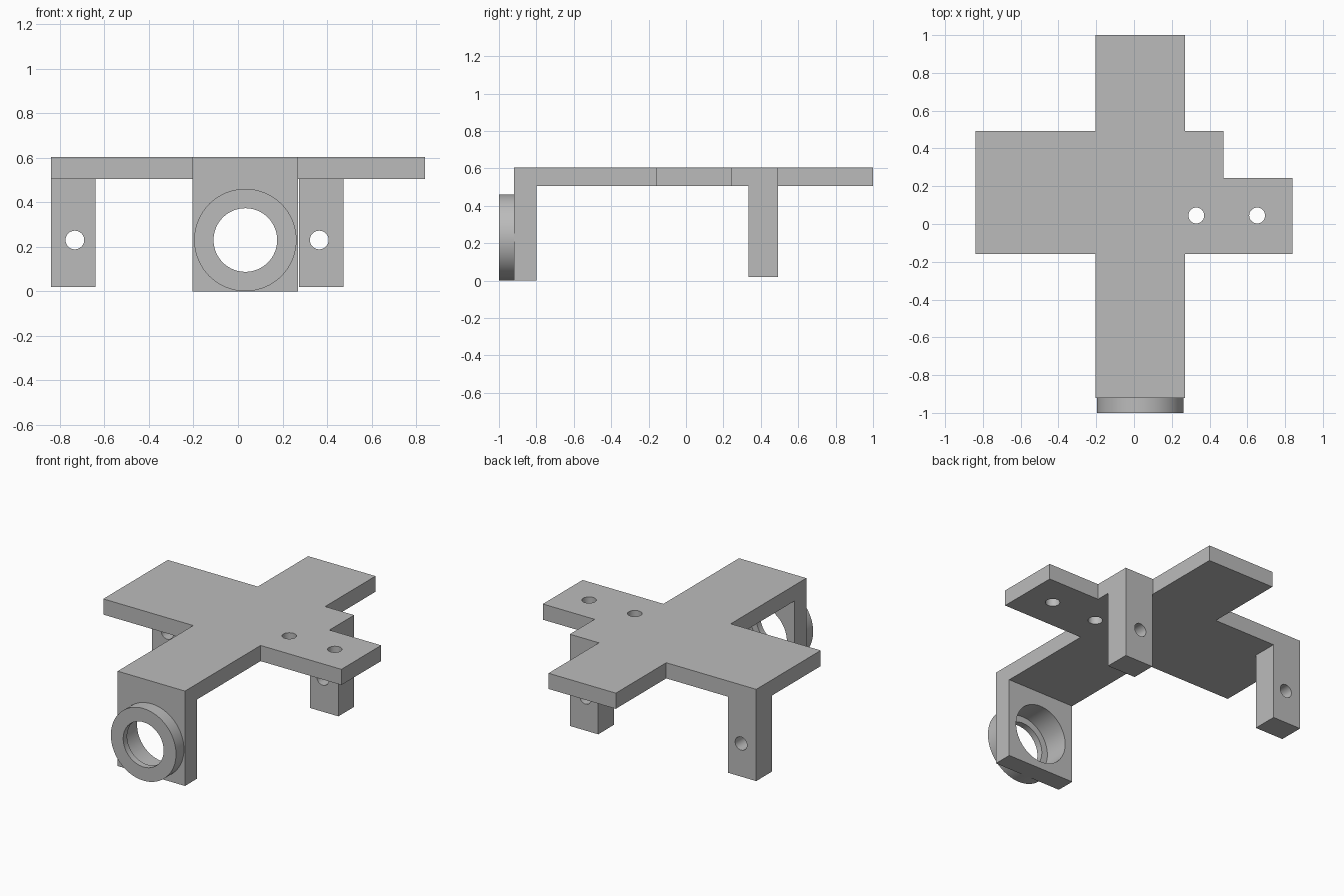
import bpy, bmesh, math
from mathutils import Matrix, Vector

cube = bpy.data.objects.get("Cube")
if cube:
    bpy.data.objects.remove(cube, do_unlink=True)

grey = bpy.data.materials.new("plain grey")
grey.use_nodes = True
colour = (0.5, 0.5, 0.5, 1)
grey.diffuse_color = colour
grey.node_tree.nodes["Principled BSDF"].inputs["Base Color"].default_value = colour

TOP, UNDER = 0.605, 0.505
BORE_X, BORE_Z = 0.033, 0.231


def make_object(name, bm):
    bmesh.ops.recalc_face_normals(bm, faces=bm.faces)
    mesh = bpy.data.meshes.new(name)
    bm.to_mesh(mesh)
    bm.free()
    mesh.materials.append(grey)
    obj = bpy.data.objects.new(name, mesh)
    bpy.context.collection.objects.link(obj)
    return obj


def prism(name, outline, z0, z1):
    bm = bmesh.new()
    face = bm.faces.new([bm.verts.new((x, y, z0)) for x, y in outline])
    new = bmesh.ops.extrude_face_region(bm, geom=[face])["geom"]
    verts = [v for v in new if isinstance(v, bmesh.types.BMVert)]
    bmesh.ops.translate(bm, verts=verts, vec=(0, 0, z1 - z0))
    return make_object(name, bm)


def box(name, x0, x1, y0, y1, z0, z1):
    return prism(name, [(x0, y0), (x1, y0), (x1, y1), (x0, y1)], z0, z1)


def cylinder(name, start, end, radius, segments=64):
    a, b = Vector(start), Vector(end)
    turn = (b - a).to_track_quat('Z', 'Y').to_matrix().to_4x4()
    bm = bmesh.new()
    bmesh.ops.create_cone(bm, cap_ends=True, segments=segments, radius1=radius,
                          radius2=radius, depth=(b - a).length,
                          matrix=Matrix.Translation((a + b) / 2) @ turn)
    return make_object(name, bm)


def combine(target, part, operation):
    mod = target.modifiers.new(part.name, 'BOOLEAN')
    mod.operation, mod.solver, mod.object = operation, 'EXACT', part
    bpy.context.view_layer.objects.active = target
    bpy.ops.object.modifier_apply(modifier=mod.name)
    bpy.data.objects.remove(part, do_unlink=True)


# Cross-shaped top plate with a stepped tab on the left
outline = [(-0.205, -0.92), (0.27, -0.92), (0.27, -0.158), (0.84, -0.158),
           (0.84, 0.243), (0.475, 0.243), (0.475, 0.492), (0.27, 0.492),
           (0.27, 1), (-0.205, 1), (-0.205, 0.492), (-0.84, 0.492),
           (-0.84, -0.158), (-0.205, -0.158)]
bracket = prism("bracket", outline, UNDER, TOP)

# Front wall, collar and two rear legs
parts = [box("front_wall", -0.205, 0.27, -0.92, -0.8, 0, 0.56),
         cylinder("collar", (BORE_X, -1, BORE_Z), (BORE_X, -0.85, BORE_Z), 0.23)]
for side, x in (("right", -0.84), ("left", 0.275)):
    parts.append(box(side + "_leg", x, x + 0.2, 0.333, 0.492, 0.02, 0.56))
for part in parts:
    combine(bracket, part, 'UNION')

# Stepped bore through the collar, wider behind the lip
cutters = [cylinder("lip_bore", (BORE_X, -1.1, BORE_Z), (BORE_X, -0.7, BORE_Z), 0.143),
           cylinder("wide_bore", (BORE_X, -0.96, BORE_Z), (BORE_X, -0.7, BORE_Z), 0.185)]

# Screw holes in the legs and the tab
for x in (-0.733, 0.365):
    cutters.append(cylinder("leg_hole", (x, 0.2, BORE_Z), (x, 0.6, BORE_Z), 0.042, 32))
for x in (0.33, 0.652):
    cutters.append(cylinder("tab_hole", (x, 0.045, 0.45), (x, 0.045, 0.7), 0.042, 32))
for cutter in cutters:
    combine(bracket, cutter, 'DIFFERENCE')

# Merge flush faces and shade the round surfaces smooth
bm = bmesh.new()
bm.from_mesh(bracket.data)
bmesh.ops.remove_doubles(bm, verts=bm.verts, dist=0.0001)
bmesh.ops.dissolve_limit(bm, angle_limit=math.radians(0.5), verts=bm.verts, edges=bm.edges)
bm.to_mesh(bracket.data)
bm.free()
bpy.ops.object.select_all(action='DESELECT')
bracket.select_set(True)
bpy.context.view_layer.objects.active = bracket
bpy.ops.object.shade_smooth_by_angle(angle=math.radians(30))
